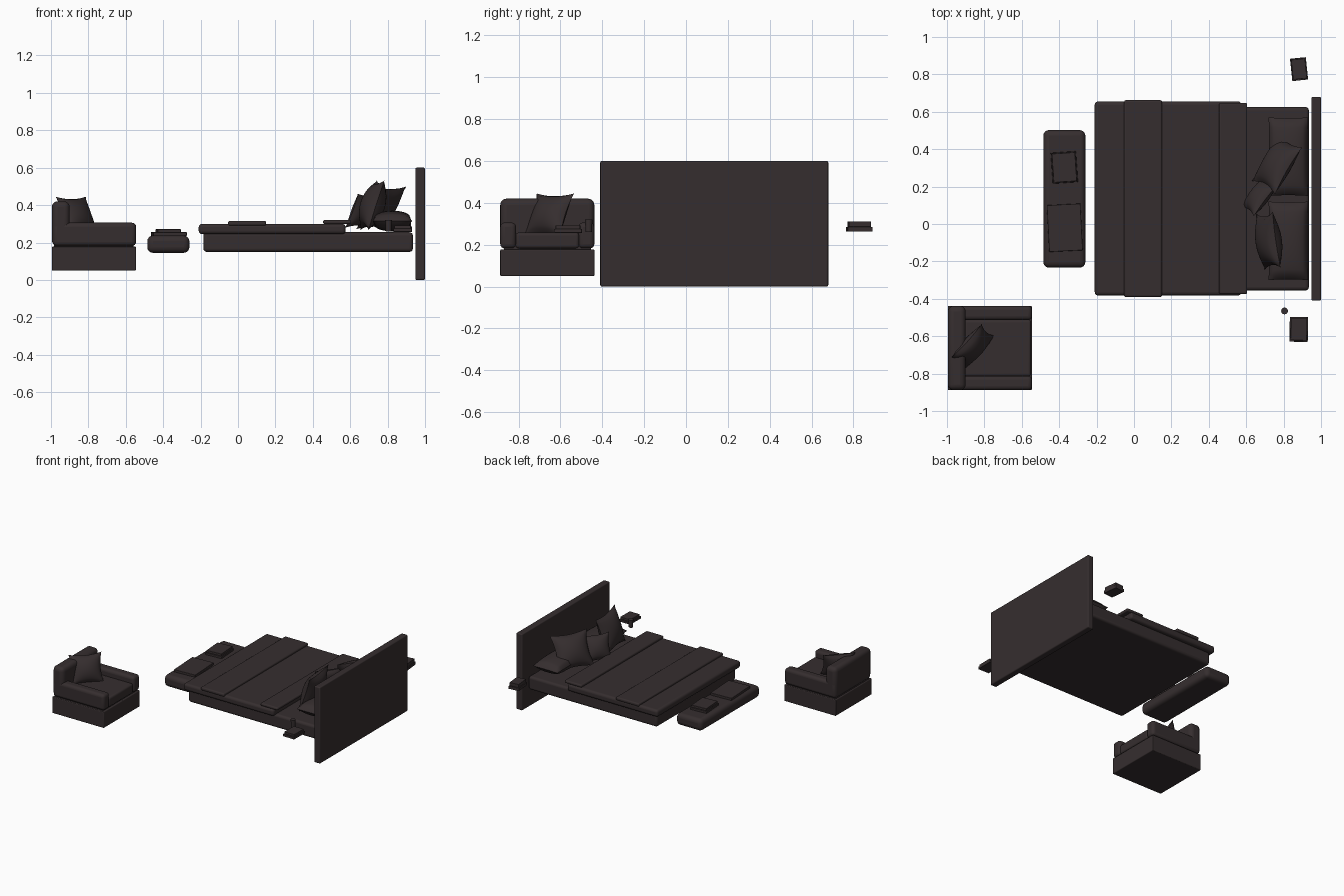
import bpy, bmesh
from math import radians
from mathutils import Matrix, Vector

if "Cube" in bpy.data.objects:
    bpy.data.objects.remove(bpy.data.objects["Cube"], do_unlink=True)

dark = bpy.data.materials.new("dark_brown")
dark.use_nodes = True
COLOUR = (0.036, 0.027, 0.028, 1)
dark.diffuse_color = COLOUR
bsdf = dark.node_tree.nodes["Principled BSDF"]
bsdf.inputs["Base Color"].default_value = COLOUR
bsdf.inputs["Roughness"].default_value = 0.8


def finish(name, bm, bevel=0):
    """Turn a bmesh into a smooth-shaded object with rounded edges."""
    mesh = bpy.data.meshes.new(name)
    bm.to_mesh(mesh)
    bm.free()
    mesh.materials.append(dark)
    obj = bpy.data.objects.new(name, mesh)
    bpy.context.collection.objects.link(obj)
    if bevel:
        mod = obj.modifiers.new("round_edges", "BEVEL")
        mod.width, mod.segments = bevel, 4
    bpy.ops.object.select_all(action="DESELECT")
    obj.select_set(True)
    bpy.context.view_layer.objects.active = obj
    bpy.ops.object.shade_smooth_by_angle(angle=radians(40))
    return obj


def slab(name, x, y, z, bevel, turn=0):
    """Rounded box between the given limits, turned about its own centre."""
    bm = bmesh.new()
    bmesh.ops.create_cube(bm, size=1)
    size = [b - a for a, b in (x, y, z)]
    bmesh.ops.scale(bm, vec=size, verts=bm.verts)
    obj = finish(name, bm, bevel)
    obj.location = [(a + b) / 2 for a, b in (x, y, z)]
    obj.rotation_euler.z = radians(turn)
    return obj


def cushion(name, loc, w, h, thick, tilt, yaw, pinch=0.13, power=0.6, n=16):
    """Puffed cushion with a thin seam and corners that reach outward."""
    bm = bmesh.new()
    for side in (1, -1):
        grid = []
        for i in range(n + 1):
            row = []
            for j in range(n + 1):
                u, v = 2 * i / n - 1, 2 * j / n - 1
                puff = ((1 - u * u) * (1 - v * v)) ** power
                row.append(bm.verts.new((
                    w / 2 * u * (1 - pinch * (1 - v * v)),
                    h / 2 * v * (1 - pinch * (1 - u * u)),
                    side * thick / 2 * puff)))
            grid.append(row)
        for i in range(n):
            for j in range(n):
                quad = [grid[i][j], grid[i + 1][j], grid[i + 1][j + 1], grid[i][j + 1]]
                bm.faces.new(quad[::side])
    bmesh.ops.remove_doubles(bm, verts=bm.verts, dist=1e-5)
    turn = Matrix.Rotation(radians(yaw), 4, "Z") @ Matrix.Rotation(radians(tilt), 4, "X")
    bmesh.ops.transform(bm, matrix=Matrix.Translation(Vector(loc)) @ turn, verts=bm.verts)
    return finish(name, bm)


# Bed: headboard, base and bedding
slab("headboard", (0.948, 1.0), (-0.41, 0.68), (0, 0.6), 0.008)
slab("bed_base", (-0.185, 0.935), (-0.355, 0.625), (0.15, 0.255), 0.018)
slab("duvet", (-0.21, 0.575), (-0.382, 0.655), (0.245, 0.3), 0.018)
slab("duvet_fold", (0.455, 0.605), (-0.375, 0.648), (0.298, 0.321), 0.01)
slab("throw_blanket", (-0.053, 0.15), (-0.39, 0.662), (0.29, 0.316), 0.01)

# Sleeping pillows
for label, y in (("right", -0.09), ("left", 0.36)):
    cushion("sleeping_pillow_" + label, (0.825, y, 0.315), 0.21, 0.42, 0.11,
            0, 0, pinch=0.02, power=0.35).rotation_euler = (0, 0, 0)

# Decorative cushions leaning on the pillows
cushion("large_cushion_left", (0.765, 0.32, 0.385), 0.29, 0.27, 0.12, 58, -120)
cushion("small_cushion", (0.67, 0.15, 0.37), 0.21, 0.2, 0.09, 65, -127)
cushion("large_cushion_right", (0.72, -0.09, 0.4), 0.3, 0.28, 0.13, 72, -82)

# Bench with books
slab("bench", (-0.485, -0.26), (-0.233, 0.502), (0.145, 0.237), 0.03)
slab("bench_large_book", (-0.46, -0.28), (-0.145, 0.105), (0.235, 0.255), 0.003, 3)
slab("bench_lower_book", (-0.44, -0.305), (0.22, 0.385), (0.235, 0.253), 0.003, 4)
slab("bench_upper_book", (-0.435, -0.31), (0.225, 0.38), (0.253, 0.271), 0.003, 4)

# Bedside books on both sides and a small cup
slab("left_lower_book", (0.84, 0.925), (0.768, 0.888), (0.262, 0.285), 0.002, 6)
slab("left_upper_book", (0.845, 0.92), (0.775, 0.882), (0.285, 0.311), 0.002, 6)
slab("right_lower_book", (0.832, 0.93), (-0.63, -0.497), (0.257, 0.275), 0.002, -1)
slab("right_upper_book", (0.838, 0.925), (-0.622, -0.505), (0.275, 0.292), 0.002, -1)
bm = bmesh.new()
bmesh.ops.create_cone(bm, cap_ends=True, segments=24, radius1=0.015, radius2=0.018, depth=0.06)
finish("cup", bm).location = (0.805, -0.465, 0.29)

# Armchair
slab("chair_base", (-0.995, -0.545), (-0.888, -0.438), (0.05, 0.178), 0.006)
slab("chair_body", (-0.985, -0.56), (-0.87, -0.455), (0.17, 0.2), 0.004)
slab("chair_back", (-0.995, -0.9), (-0.888, -0.438), (0.182, 0.42), 0.03)
for label, y in (("right", (-0.888, -0.812)), ("left", (-0.514, -0.438))):
    slab("chair_arm_" + label, (-0.99, -0.545), y, (0.182, 0.306), 0.022)
slab("chair_seat", (-0.91, -0.55), (-0.815, -0.511), (0.182, 0.258), 0.015)
cushion("chair_cushion", (-0.86, -0.655, 0.345), 0.24, 0.22, 0.1, 65, 48)
